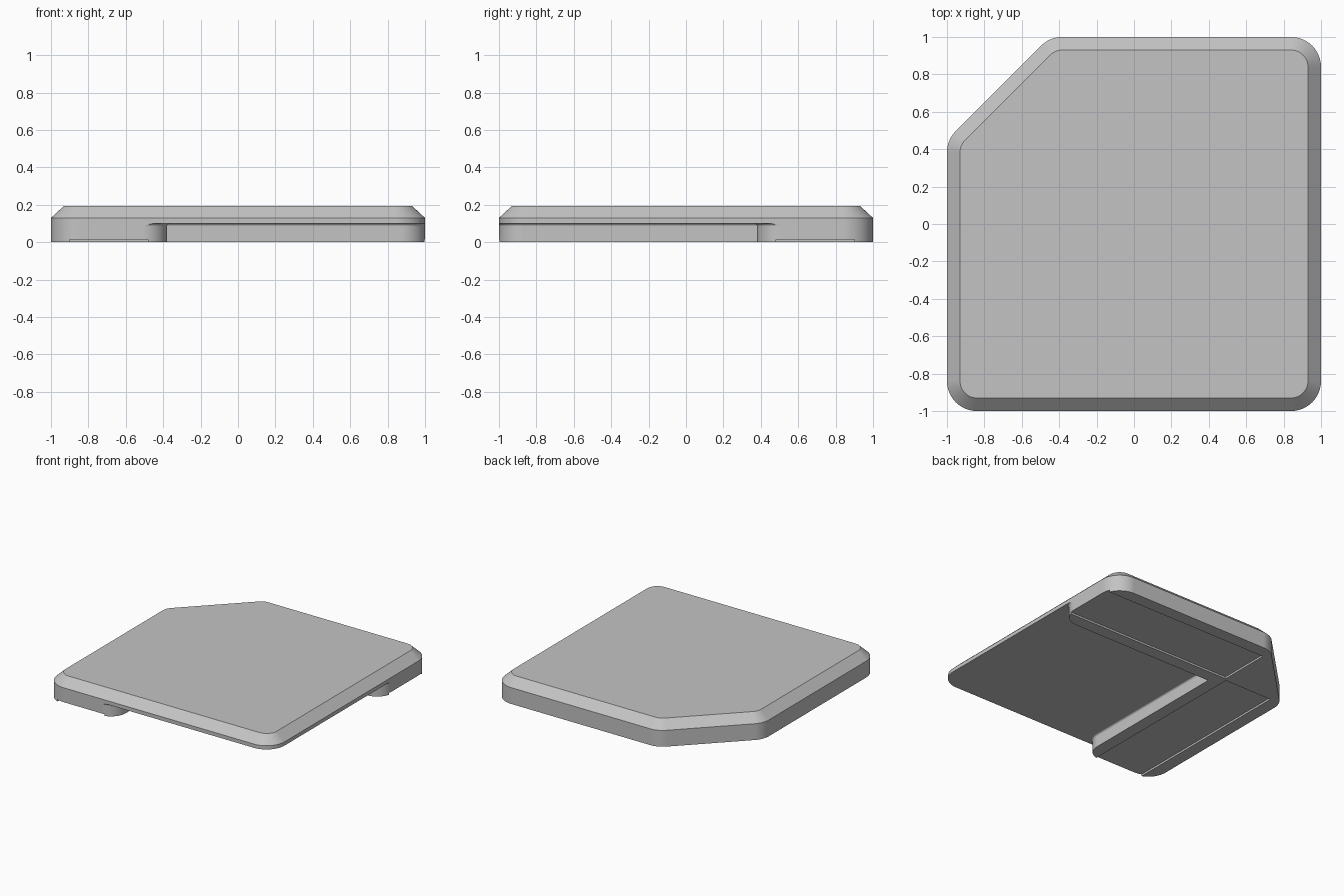
import bpy
import bmesh
from math import cos, sin, pi, radians
from mathutils import Vector

cube = bpy.data.objects.get("Cube")
if cube:
    bpy.data.objects.remove(cube, do_unlink=True)

HEIGHT, SHOULDER, INSET = 0.195, 0.13, 0.07
CORNER = 0.16                  # plan radius of the plate corners
CEILING, FILLET = 0.1, 0.015   # recess under the plate
FOOT, END = 0.38, 0.13         # foot wall position and end radius

grey = bpy.data.materials.new("plain grey")
grey.use_nodes = True
color = (0.55, 0.55, 0.55, 1)
grey.diffuse_color = color
grey.node_tree.nodes["Principled BSDF"].inputs["Base Color"].default_value = color


def arc(cx, cy, r, start, end, steps=12):
    return [(cx + r * cos(start + (end - start) * i / steps),
             cy + r * sin(start + (end - start) * i / steps)) for i in range(steps + 1)]


def plate_outline(inset):
    """Square with one clipped corner; all corners rounded about fixed centres."""
    r, c = CORNER - inset, 1 - CORNER
    clip = 0.45 - CORNER * (2 ** 0.5 - 1)
    return (arc(-c, -c, r, pi, 1.5 * pi) + arc(c, -c, r, 1.5 * pi, 2 * pi)
            + arc(c, c, r, 0, pi / 2) + arc(-clip, c, r, pi / 2, 0.75 * pi)
            + arc(-c, clip, r, 0.75 * pi, pi))


def recess_outline(d):
    """Open front area beside the L-shaped foot, whose two ends are rounded."""
    c, far = 1 - END, 1.3
    o = FOOT + END
    return (arc(-o, -c, END + d, -pi / 2, 0) + [(d - FOOT, FOOT - d)]
            + arc(c, o, END + d, -pi / 2, 0)
            + [(far, o), (far, -far), (-o, -far)])


def loft(name, sections):
    """Closed solid through (height, outline) sections."""
    bm = bmesh.new()
    rings = [[bm.verts.new((x, y, z)) for x, y in pts] for z, pts in sections]
    n = len(rings[0])
    for a, b in zip(rings, rings[1:]):
        for i in range(n):
            j = (i + 1) % n
            bm.faces.new((a[i], a[j], b[j], b[i]))
    bm.faces.new(rings[0][::-1])
    bm.faces.new(rings[-1])
    bmesh.ops.recalc_face_normals(bm, faces=bm.faces)
    mesh = bpy.data.meshes.new(name)
    bm.to_mesh(mesh)
    bm.free()
    obj = bpy.data.objects.new(name, mesh)
    bpy.context.collection.objects.link(obj)
    mesh.materials.append(grey)
    return obj


# Chamfered plate
plate = loft("clipped_corner_plate", [
    (0, plate_outline(0)), (SHOULDER, plate_outline(0)), (HEIGHT, plate_outline(INSET))])

# Recess with a filleted ceiling, leaving an L-shaped foot
angles = [i * pi / 12 for i in range(7)]
cutters = [loft("recess_cutter", [(-0.1, recess_outline(0))] + [
    (CEILING - FILLET + FILLET * sin(t), recess_outline(FILLET * (1 - cos(t))))
    for t in angles])]

# Shallow pad grooves in both arms of the foot, mirrored across the diagonal
groove = [(-0.9, -1.2), (-0.48, -1.2), (-0.48, 0.46), (-0.9, 0.46)]
for name, pts in (("left_groove_cutter", groove),
                  ("back_groove_cutter", [(-y, -x) for x, y in groove])):
    cutters.append(loft(name, [(-0.1, pts), (0.015, pts)]))

bpy.ops.object.select_all(action='DESELECT')
bpy.context.view_layer.objects.active = plate
plate.select_set(True)
for cutter in cutters:
    cutter.hide_render = True
    mod = plate.modifiers.new(cutter.name, 'BOOLEAN')
    mod.operation = 'DIFFERENCE'
    mod.solver = 'EXACT'
    mod.object = cutter
    bpy.ops.object.modifier_apply(modifier=mod.name)
    bpy.data.objects.remove(cutter, do_unlink=True)

# Smooth rounded corners, crisp chamfer edges
bpy.ops.object.shade_smooth_by_angle(angle=radians(25))
weighted = plate.modifiers.new("even_shading", 'WEIGHTED_NORMAL')
weighted.keep_sharp = True
